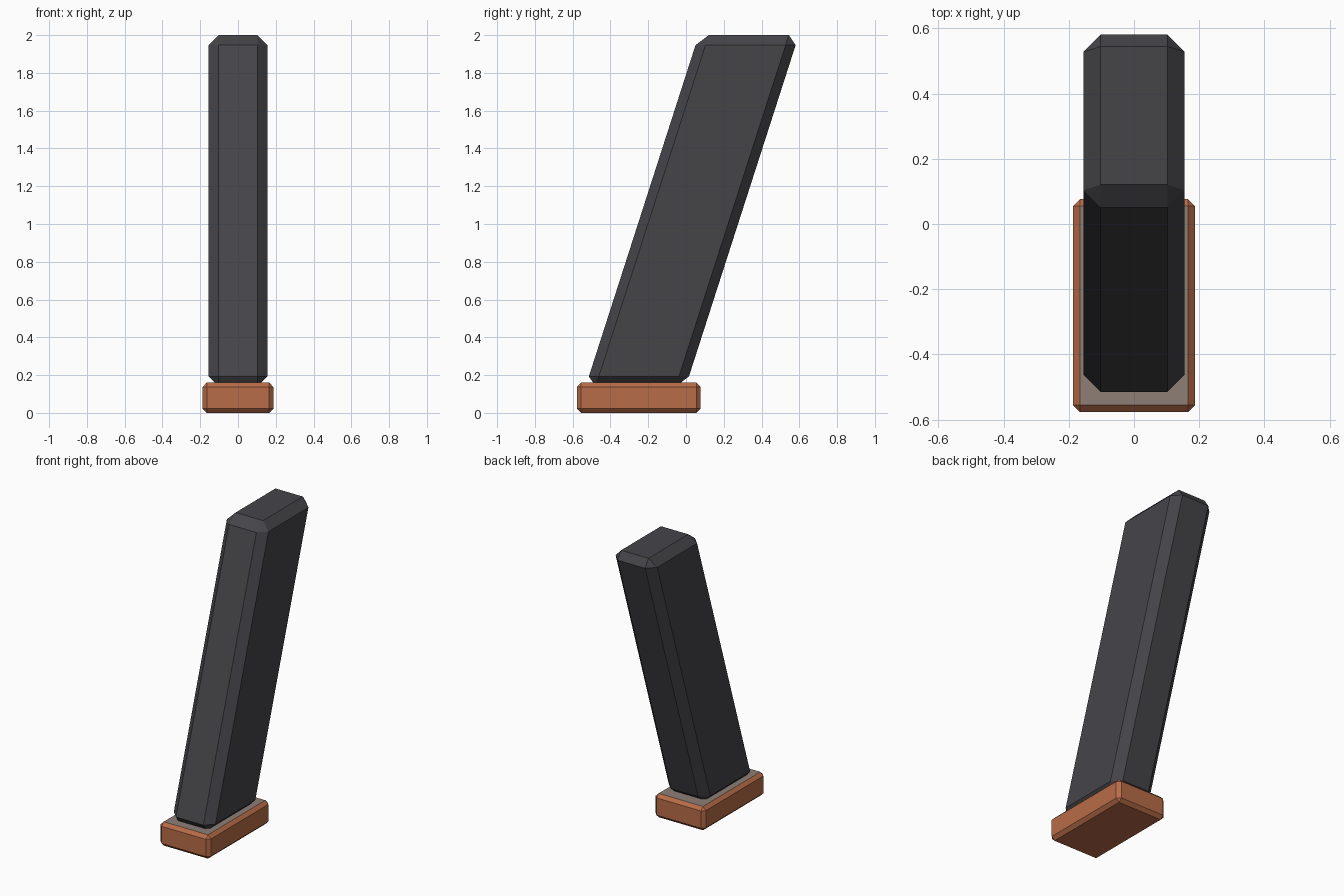
import bpy
import bmesh
from mathutils import Matrix

cube = bpy.data.objects.get("Cube")
if cube:
    bpy.data.objects.remove(cube, do_unlink=True)


def make_material(name, color):
    mat = bpy.data.materials.new(name)
    mat.use_nodes = True
    mat.diffuse_color = (*color, 1)
    mat.node_tree.nodes["Principled BSDF"].inputs["Base Color"].default_value = (*color, 1)
    return mat


def chamfered_box(name, size, center, chamfer, materials, lean=0.0):
    """Box with single-segment chamfers, leaning back in y as z rises."""
    bm = bmesh.new()
    bmesh.ops.create_cube(bm, size=1, matrix=Matrix.Diagonal((*size, 1)))
    bmesh.ops.bevel(bm, geom=bm.edges[:], offset=chamfer, segments=1,
                    profile=0.5, affect='EDGES')
    # the top plate takes the last material in the list
    for face in bm.faces:
        if face.normal.z > 0.99:
            face.material_index = len(materials) - 1
    for v in bm.verts:
        v.co.y += lean * v.co.z
    mesh = bpy.data.meshes.new(name)
    bm.to_mesh(mesh)
    bm.free()
    for mat in materials:
        mesh.materials.append(mat)
    obj = bpy.data.objects.new(name, mesh)
    obj.location = center
    bpy.context.scene.collection.objects.link(obj)
    return obj


charcoal = make_material("charcoal", (0.06, 0.058, 0.066))
copper = make_material("copper brown", (0.48, 0.15, 0.065))
grey = make_material("worn grey", (0.27, 0.21, 0.18))

# slanted body, its foot sunk into the base
chamfered_box("slanted_body", (0.31, 0.53, 1.86), (0, 0.033, 1.07), 0.053,
              [charcoal], lean=0.322)

# base block with a grey top surface
chamfered_box("base_block", (0.374, 0.654, 0.16), (0, -0.25, 0.08), 0.022,
              [copper, grey])
